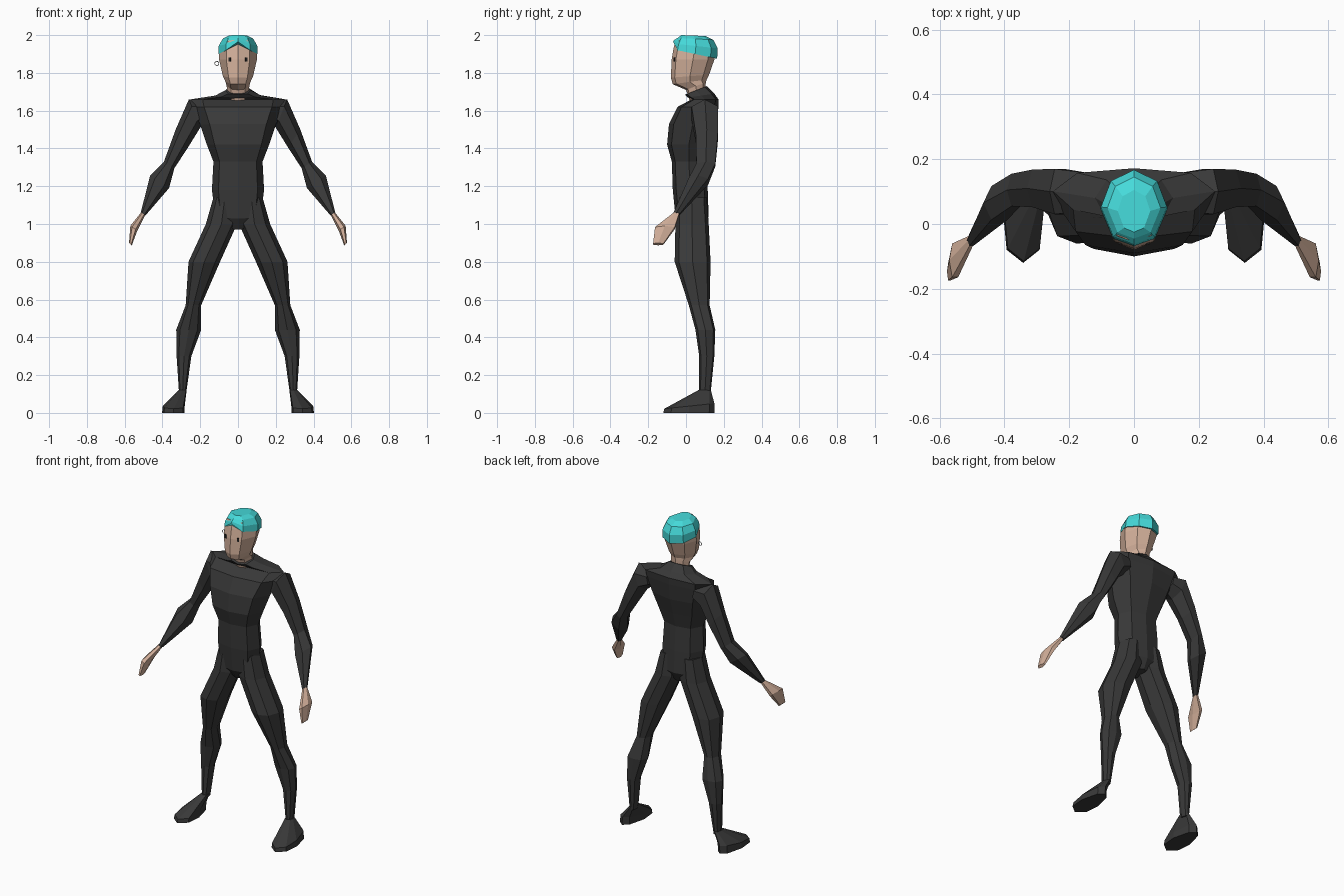
import bpy, bmesh, math
from mathutils import Vector, Matrix

cube = bpy.data.objects.get("Cube")
if cube:
    bpy.data.objects.remove(cube, do_unlink=True)


def material(name, r, g, b):
    m = bpy.data.materials.new(name)
    m.use_nodes = True
    m.diffuse_color = (r, g, b, 1)
    bsdf = m.node_tree.nodes["Principled BSDF"]
    bsdf.inputs["Base Color"].default_value = (r, g, b, 1)
    bsdf.inputs["Roughness"].default_value = 0.8
    return m


SUIT = material("charcoal suit", 0.04, 0.04, 0.04)
SKIN = material("skin", 0.66, 0.44, 0.33)
HAIR = material("turquoise hair", 0.06, 0.7, 0.7)
DARK = material("eye black", 0.015, 0.015, 0.015)
METAL = material("earring grey", 0.35, 0.35, 0.35)


def finish(name, bm, mat):
    bmesh.ops.recalc_face_normals(bm, faces=bm.faces)
    mesh = bpy.data.meshes.new(name)
    bm.to_mesh(mesh)
    bm.free()
    mesh.materials.append(mat)
    obj = bpy.data.objects.new(name, mesh)
    bpy.context.collection.objects.link(obj)
    return obj


def loft(name, rings, mat):
    """Skin a list of equal-sized point rings and cap both ends."""
    bm = bmesh.new()
    loops = [[bm.verts.new(p) for p in ring] for ring in rings]
    n = len(loops[0])
    for a, b in zip(loops, loops[1:]):
        for i in range(n):
            j = (i + 1) % n
            bm.faces.new((a[i], a[j], b[j], b[i]))
    bm.faces.new(loops[0])
    bm.faces.new(loops[-1])
    return finish(name, bm, mat)


def oct_ring(cx, w, yf, yb, zf, zb, fx=0.7, bx=0.7, fin=0.1, bin_=0.1, peak=0):
    """Eight-sided body section, tilted from zf at the front to zb at the back."""
    d = yb - yf
    half = [(0, 0), (fx, fin), (1, 0.5), (bx, 1 - bin_), (0, 1)]
    loop = half + [(-x, t) for x, t in half[3:0:-1]]
    ring = []
    for i, (x, t) in enumerate(loop):
        lift = peak if i == 0 else 0
        ring.append((cx + x * w, yf + t * d, zf + t * (zb - zf) + lift))
    return ring


def arm_ring(s, xo, zo, xi, zi, y, d):
    """Six-sided limb section between an outer and an inner point."""
    o, i = Vector((s * xo, y, zo)), Vector((s * xi, y, zi))
    front, a, b = Vector((0, -d, 0)), o.lerp(i, 0.25), o.lerp(i, 0.75)
    return [o, a + front, b + front, i, b - front, a - front]


# Torso with collar: half width, front y, back y, front z, back z
torso = [
    (0.03, -0.02, 0.09, 0.97, 0.98), (0.12, -0.055, 0.12, 1.03, 1.04),
    (0.138, -0.07, 0.115, 1.18, 1.18), (0.13, -0.075, 0.105, 1.33, 1.33),
    (0.165, -0.1, 0.13, 1.42, 1.42), (0.2, -0.09, 0.16, 1.53, 1.52),
    (0.24, -0.045, 0.172, 1.62, 1.62), (0.25, 0.03, 0.172, 1.66, 1.66),
    (0.12, 0.01, 0.15, 1.67, 1.69), (0.068, -0.005, 0.11, 1.685, 1.73),
]
loft("torso", [oct_ring(0, *r, fx=0.75) for r in torso], SUIT)

# Head and neck
head = [
    (0.055, 0.02, 0.1, 1.65, 1.69), (0.06, 0.0, 0.105, 1.71, 1.75),
    (0.066, -0.07, 0.11, 1.74, 1.765), (0.08, -0.08, 0.122, 1.775, 1.79),
    (0.1, -0.076, 0.15, 1.87, 1.87), (0.099, -0.066, 0.153, 1.93, 1.9),
    (0.085, -0.055, 0.14, 1.975, 1.94),
]
loft("head", [oct_ring(0, *r, fx=0.62, bin_=0.15) for r in head], SKIN)

# Hair cap, with a raised hairline at the middle of the brow
hair = [
    (0.104, -0.068, 0.165, 1.925, 1.875, 0.04),
    (0.102, -0.062, 0.167, 1.955, 1.93, 0.02),
    (0.082, -0.045, 0.145, 1.985, 1.975, 0),
    (0.05, -0.025, 0.105, 2.0, 1.995, 0),
]
loft("hair", [oct_ring(0, *r[:5], fx=0.62, bin_=0.15, peak=r[5]) for r in hair], HAIR)

# Earring on the right ear only
bpy.ops.mesh.primitive_torus_add(
    location=(-0.112, 0.02, 1.85), rotation=(math.pi / 2, 0, 0),
    major_segments=12, minor_segments=5, major_radius=0.011, minor_radius=0.002)
earring = bpy.context.object
earring.name = "right_earring"
earring.data.materials.append(METAL)

# Leg sections: inner x, outer x, front y, back y, z
leg = [
    (0.01, 0.13, -0.05, 0.11, 1.14), (0.005, 0.17, -0.056, 0.12, 1.0),
    (0.095, 0.262, -0.06, 0.13, 0.8), (0.195, 0.277, 0.015, 0.125, 0.57),
    (0.195, 0.327, 0.05, 0.155, 0.44), (0.247, 0.325, 0.07, 0.15, 0.3),
    (0.275, 0.312, 0.07, 0.13, 0.1),
]
# Foot sections: centre x, half width, front y, back y, front z, back z
foot = [
    (0.342, 0.06, -0.12, 0.15, 0.0, 0.0), (0.34, 0.058, -0.115, 0.15, 0.022, 0.05),
    (0.294, 0.022, 0.065, 0.132, 0.12, 0.12),
]
# Arm sections: outer x and z, inner x and z, y, half depth
arm = [
    (0.17, 1.64, 0.15, 1.55, 0.1, 0.06), (0.26, 1.66, 0.2, 1.51, 0.1, 0.07),
    (0.33, 1.5, 0.265, 1.405, 0.11, 0.058), (0.392, 1.33, 0.337, 1.295, 0.105, 0.05),
    (0.465, 1.257, 0.365, 1.19, 0.065, 0.052), (0.515, 1.06, 0.49, 1.045, -0.05, 0.018),
]
hand = [
    (0.513, 1.062, 0.492, 1.047, -0.052, 0.016), (0.57, 0.99, 0.533, 0.965, -0.112, 0.052),
    (0.577, 0.9, 0.562, 0.887, -0.147, 0.027),
]

for side, s in (("left", 1), ("right", -1)):
    loft(side + "_leg", [oct_ring(s * (a + b) / 2, (b - a) / 2, f, k, z, z, fin=0.12)
                         for a, b, f, k, z in leg], SUIT)
    loft(side + "_foot", [oct_ring(s * r[0], *r[1:], fx=0.85, bx=0.55, fin=0.15)
                          for r in foot], SUIT)
    loft(side + "_arm", [arm_ring(s, *r) for r in arm], SUIT)
    loft(side + "_hand", [arm_ring(s, *r) for r in hand], SKIN)

    # Eye plate lying on the angled face
    bm = bmesh.new()
    bmesh.ops.create_cube(bm, size=1, matrix=(
        Matrix.Translation((s * 0.043, -0.06, 1.87))
        @ Matrix.Rotation(s * 0.35, 4, "Z")
        @ Matrix.Diagonal((0.012, 0.008, 0.022, 1))))
    finish(side + "_eye", bm, DARK)
